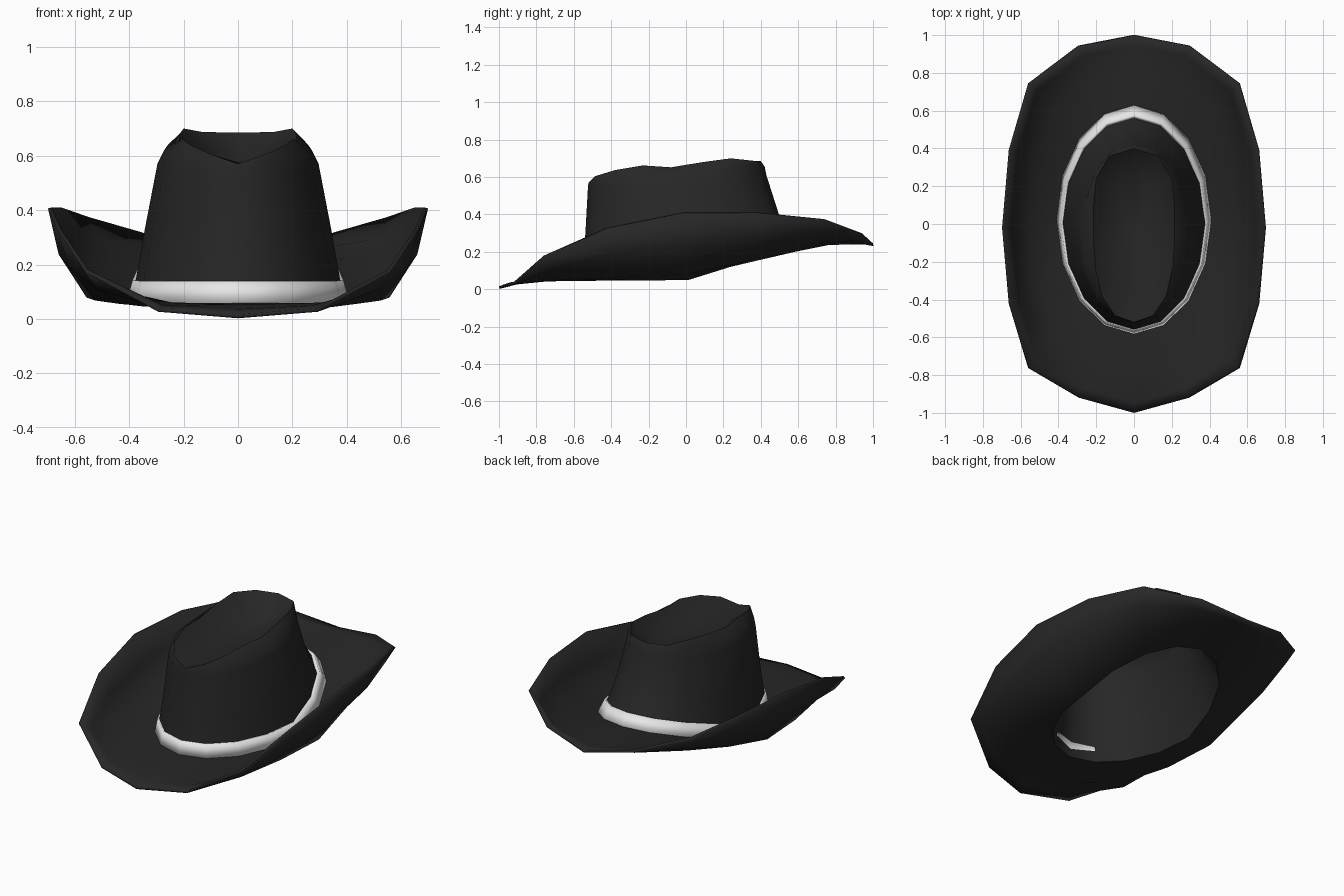
import bpy, bmesh, math
from mathutils import Vector

cube = bpy.data.objects.get("Cube")
if cube:
    bpy.data.objects.remove(cube)

SEGMENTS = 16
HALF = SEGMENTS // 2


def make_material(name, color, roughness):
    mat = bpy.data.materials.new(name)
    mat.use_nodes = True
    mat.diffuse_color = color
    bsdf = mat.node_tree.nodes["Principled BSDF"]
    bsdf.inputs["Base Color"].default_value = color
    bsdf.inputs["Roughness"].default_value = roughness
    return mat


def oval(rx, y_front, y_back, height):
    """Oval ring starting at the front; height is a function of y."""
    points = []
    for i in range(SEGMENTS):
        a = math.tau * i / SEGMENTS
        y = (y_front + y_back) / 2 - (y_back - y_front) / 2 * math.cos(a)
        points.append(Vector((rx * math.sin(a), y, height(y))))
    return points


def mirrored(half):
    """Full ring from points running front to back along the left side."""
    left = [Vector(p) for p in half]
    right = [Vector((-p.x, p.y, p.z)) for p in left[-2:0:-1]]
    return left + right


def blend(a, b, flat, rise):
    """Ring between two rings, with separate factors in plan and in height."""
    return [Vector((p.x + (q.x - p.x) * flat, p.y + (q.y - p.y) * flat,
                    p.z + (q.z - p.z) * rise)) for p, q in zip(a, b)]


def loft(name, rings, mat, thickness, tip=None):
    """Skin a list of rings, optionally closed by a tip, as a thin shell."""
    bm = bmesh.new()
    loops = [[bm.verts.new(p) for p in ring] for ring in rings]
    for low, high in zip(loops, loops[1:]):
        for i in range(SEGMENTS):
            j = (i + 1) % SEGMENTS
            bm.faces.new((low[i], low[j], high[j], high[i]))
    if tip:
        center = bm.verts.new(tip)
        last = loops[-1]
        for i in range(SEGMENTS):
            bm.faces.new((last[i], last[(i + 1) % SEGMENTS], center))
    mesh = bpy.data.meshes.new(name)
    bm.to_mesh(mesh)
    bm.free()
    obj = bpy.data.objects.new(name, mesh)
    bpy.context.collection.objects.link(obj)
    mesh.materials.append(mat)
    shell = obj.modifiers.new("Shell", "SOLIDIFY")
    shell.thickness = thickness
    shell.offset = -1
    bpy.ops.object.select_all(action="DESELECT")
    obj.select_set(True)
    bpy.context.view_layer.objects.active = obj
    bpy.ops.object.shade_smooth_by_angle(angle=math.radians(50))
    return obj


felt = make_material("black felt", (0.02, 0.02, 0.02, 1), 0.8)
ribbon = make_material("white ribbon", (0.8, 0.8, 0.8, 1), 0.6)


def seat_height(y):
    """Level toward the front, climbing toward the back."""
    return 0.058 + 0.31 * max(0, y)


# Brim: curled up at the sides, dipping at the front
brim_edge = mirrored([
    (0, -1, 0.016), (0.29, -0.92, 0.04), (0.55, -0.76, 0.18),
    (0.65, -0.42, 0.33), (0.685, -0.02, 0.41), (0.65, 0.39, 0.41),
    (0.55, 0.74, 0.375), (0.29, 0.94, 0.3), (0, 1, 0.245)])
crown_base = oval(0.39, -0.57, 0.6, seat_height)
brim_low = blend(crown_base, brim_edge, 0.54, 0.08)
brim_high = blend(crown_base, brim_edge, 0.87, 0.52)
for ring, lift in ((brim_low, 0.02), (brim_high, 0.01)):
    for p in ring:
        p.z += lift * max(0, p.y)

# Crown: tapered wall, rounded shoulder, wavy rim and a dented top
wall = oval(0.343, -0.54, 0.5, lambda y: 0.33 + 0.12 * y)
shoulder = oval(0.296, -0.525, 0.43, lambda y: 0.575 + 0.08 * y)
rim = mirrored([
    (0, -0.52, 0.57), (0.1, -0.485, 0.605), (0.17, -0.38, 0.637),
    (0.205, -0.23, 0.662), (0.215, -0.08, 0.652), (0.215, 0.09, 0.68),
    (0.2, 0.24, 0.7), (0.13, 0.36, 0.687), (0, 0.4, 0.685)])
round_over = blend(shoulder, rim, 0.3, 0.6)
dent = oval(0.12, -0.4, 0.28, lambda y: 0.575)

loft("hat_body", [brim_edge, brim_high, brim_low, crown_base, wall,
                  shoulder, round_over, rim, dent],
     felt, 0.014, tip=(0, -0.06, 0.565))

# Band around the foot of the crown
band_low = oval(0.41, -0.582, 0.63, seat_height)
band_high = oval(0.388, -0.565, 0.575, lambda y: seat_height(y) + 0.082)
loft("hat_band", [band_low, band_high], ribbon, 0.02)
